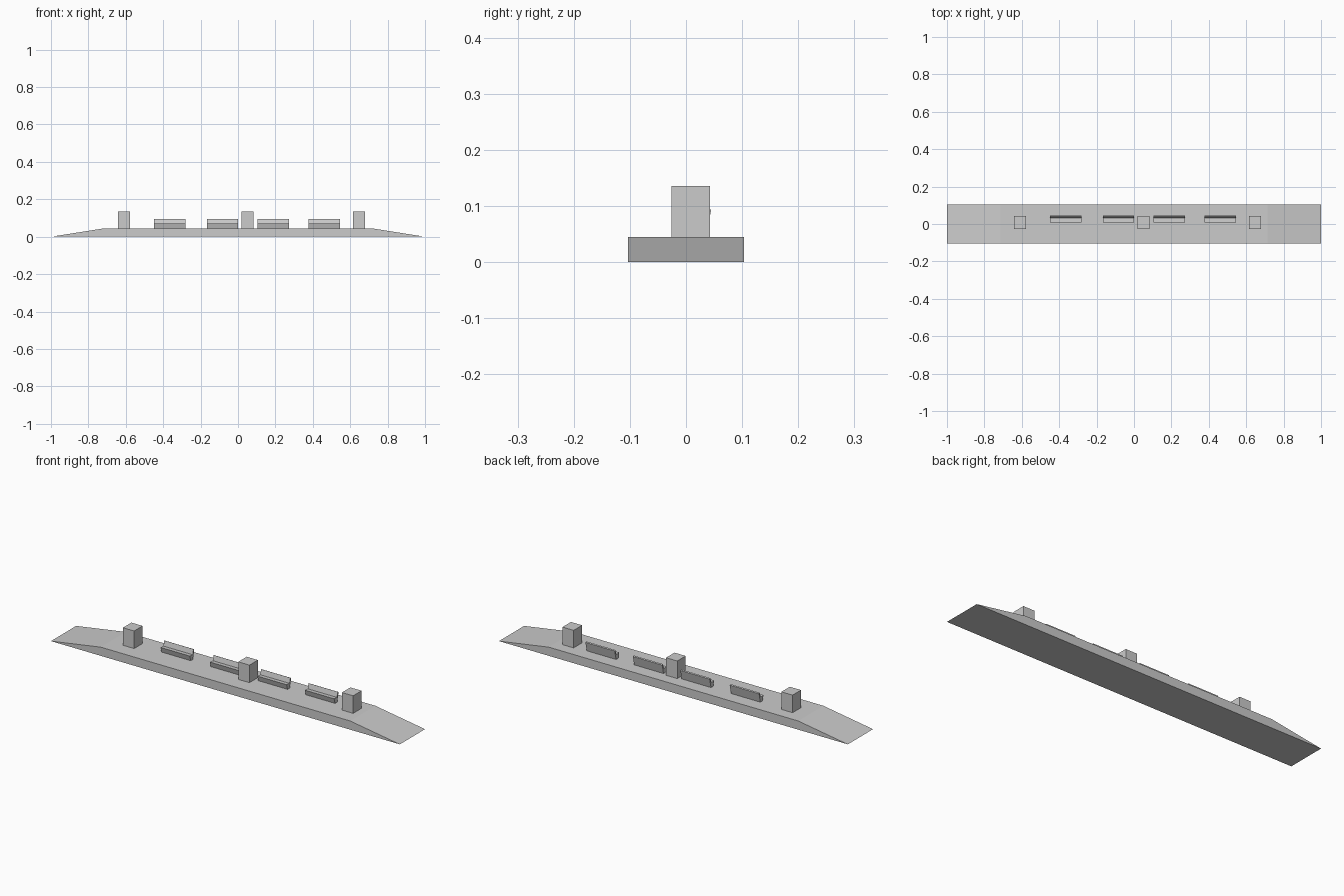
import bpy

cube = bpy.data.objects.get("Cube")
if cube:
    bpy.data.objects.remove(cube, do_unlink=True)

# One plain concrete grey
grey = bpy.data.materials.new("concrete_grey")
grey.use_nodes = True
colour = (0.6, 0.6, 0.6, 1)
grey.diffuse_color = colour
grey.node_tree.nodes["Principled BSDF"].inputs["Base Color"].default_value = colour


def prism(name, profile, start, end, axis):
    """Extrude a counter-clockwise profile along x (profile in y, z) or y (profile in x, z)."""
    place = (lambda a, z, t: (t, a, z)) if axis == "x" else (lambda a, z, t: (a, t, z))
    n = len(profile)
    verts = [place(a, z, t) for t in (start, end) for a, z in profile]
    faces = [list(range(n))[::-1], list(range(n, 2 * n))]
    faces += [[i, (i + 1) % n, n + (i + 1) % n, n + i] for i in range(n)]
    if axis == "y":
        faces = [f[::-1] for f in faces]
    mesh = bpy.data.meshes.new(name)
    mesh.from_pydata(verts, [], faces)
    mesh.materials.append(grey)
    obj = bpy.data.objects.new(name, mesh)
    bpy.context.collection.objects.link(obj)
    return obj


deck = 0.045

# Platform with a ramp at each end
prism("platform", [(-1, 0), (1, 0), (0.715, deck), (-0.715, deck)], -0.103, 0.103, "y")

# Square pillars
pillar_profile = [(-0.026, deck), (0.043, deck), (0.043, 0.136), (-0.026, 0.136)]
for i, x in enumerate((-0.609, 0.052, 0.646)):
    prism(f"pillar_{i + 1}", pillar_profile, x - 0.032, x + 0.032, "x")

# Benches: undercut seat with a back leaning to the rear
bench_profile = [(0.016, deck), (0.034, deck), (0.045, 0.093),
                 (0.039, 0.096), (0.032, 0.07), (0.008, 0.072)]
for i, x in enumerate((-0.366, -0.083, 0.189, 0.461)):
    prism(f"bench_{i + 1}", bench_profile, x - 0.084, x + 0.084, "x")
